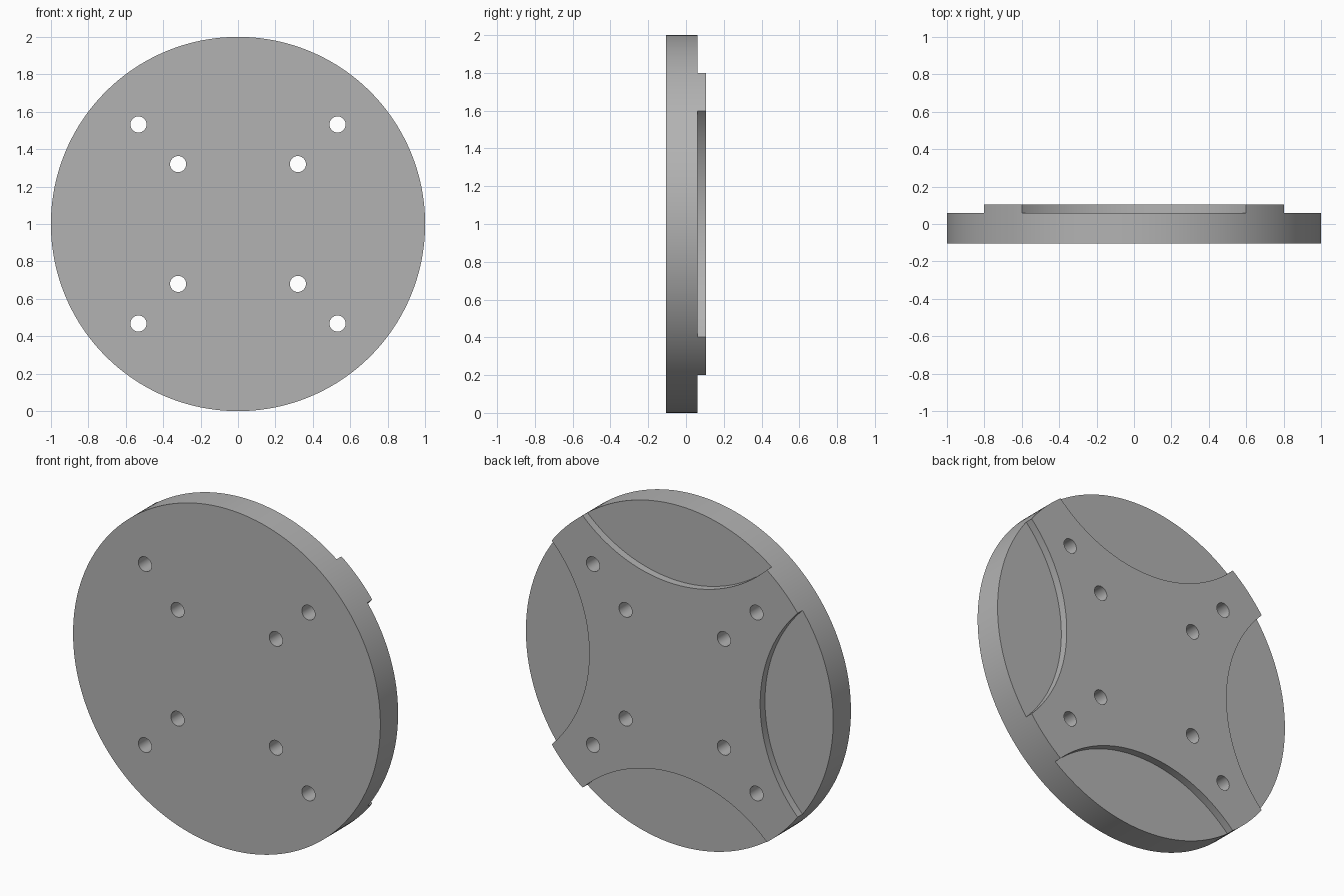
import bpy
import bmesh
from math import radians, sqrt
from mathutils import Matrix, Vector

if "Cube" in bpy.data.objects:
    bpy.data.objects.remove(bpy.data.objects["Cube"], do_unlink=True)

FRONT, STEP, BACK = -0.105, 0.06, 0.105
CENTRE_Z = 1.0


def add_cylinder(bm, x, z, radius, y0, y1, segments):
    """Closed cylinder lying along y; x and z are measured from the disc centre."""
    place = Matrix.Translation(Vector((x, (y0 + y1) / 2, CENTRE_Z + z)))
    bmesh.ops.create_cone(bm, cap_ends=True, segments=segments,
                          radius1=radius, radius2=radius, depth=y1 - y0,
                          matrix=place @ Matrix.Rotation(radians(90), 4, "X"))


def make_object(name, bm):
    mesh = bpy.data.meshes.new(name)
    bm.to_mesh(mesh)
    bm.free()
    obj = bpy.data.objects.new(name, mesh)
    bpy.context.collection.objects.link(obj)
    return obj


# Material
grey = bpy.data.materials.new("plain grey")
grey.use_nodes = True
colour = (0.45, 0.45, 0.45, 1)
grey.diffuse_color = colour
grey.node_tree.nodes["Principled BSDF"].inputs["Base Color"].default_value = colour

# Round plate
bm = bmesh.new()
add_cylinder(bm, 0, 0, 1.0, FRONT, BACK, 160)
plate = make_object("round_plate", bm)
plate.data.materials.append(grey)

# Cutter: four scalloped recesses on the back and eight through holes
bm = bmesh.new()
for x, z in ((1, 0), (-1, 0), (0, 1), (0, -1)):
    add_cylinder(bm, x * sqrt(2), z * sqrt(2), 0.858, STEP, BACK + 0.1, 192)
for offset in (0.32, 0.532):
    for sx in (-1, 1):
        for sz in (-1, 1):
            add_cylinder(bm, sx * offset, sz * offset, 0.043,
                         FRONT - 0.1, BACK + 0.1, 32)
cutter = make_object("recess_and_hole_cutter", bm)
cutter.data.materials.append(grey)
cutter.hide_render = True

# Cut the plate, then drop the cutter
cut = plate.modifiers.new("cut", "BOOLEAN")
cut.operation = "DIFFERENCE"
cut.solver = "EXACT"
cut.object = cutter
bpy.ops.object.select_all(action="DESELECT")
plate.select_set(True)
bpy.context.view_layer.objects.active = plate
bpy.ops.object.modifier_apply(modifier=cut.name)
bpy.data.objects.remove(cutter, do_unlink=True)

# Smooth round walls, sharp rims
bpy.ops.object.shade_smooth_by_angle(angle=radians(30))
